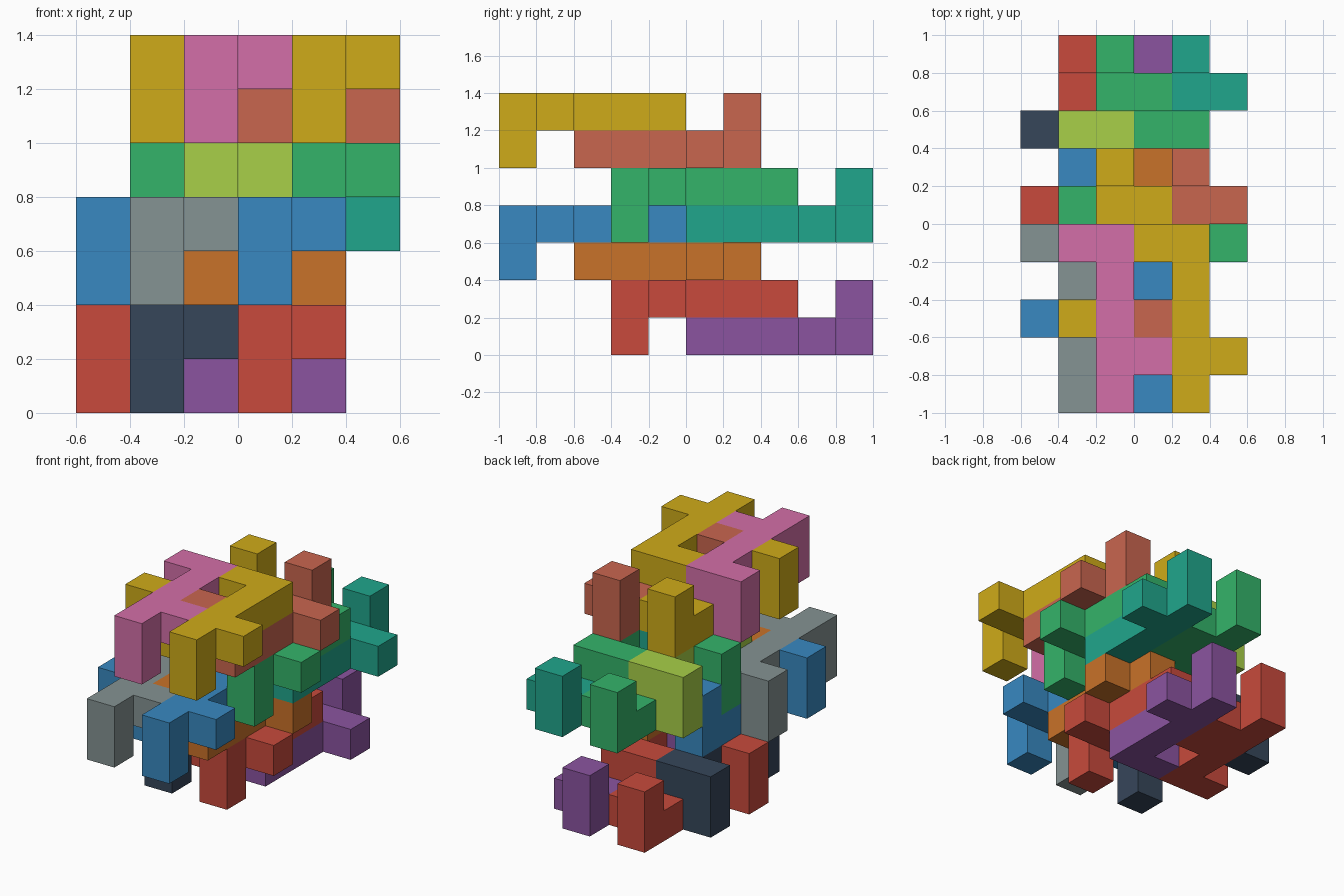
import bpy, bmesh, math
from mathutils import Vector

if "Cube" in bpy.data.objects:
    bpy.data.objects.remove(bpy.data.objects["Cube"])

CELL = 0.2

# One interlocking block shape: bar, end leg, side stub, hooked arm at far end
BLOCK = [(0, n, 0) for n in range(5)] + [(0, 0, -1), (1, 1, 0), (-1, 4, 0), (-1, 4, -1)]


def block_mesh():
    bm = bmesh.new()
    filled = set(BLOCK)
    for cell in BLOCK:
        for axis in range(3):
            for sign in (-1, 1):
                step = [0, 0, 0]
                step[axis] = sign
                if tuple(c + s for c, s in zip(cell, step)) in filled:
                    continue
                corners = []
                for a, b in ((-1, -1), (1, -1), (1, 1), (-1, 1)):
                    off = [0, 0, 0]
                    off[axis], off[axis - 2], off[axis - 1] = sign, a, b
                    corners.append(bm.verts.new((Vector(cell) + Vector(off) / 2) * CELL))
                bm.faces.new(corners)
    bmesh.ops.remove_doubles(bm, verts=bm.verts, dist=1e-4)
    bmesh.ops.recalc_face_normals(bm, faces=bm.faces)
    # Merge the cell squares into clean flat sides
    bmesh.ops.dissolve_limit(bm, angle_limit=0.01, verts=bm.verts, edges=bm.edges)
    mesh = bpy.data.meshes.new("block")
    bm.to_mesh(mesh)
    bm.free()
    return mesh


def linear(c):
    c /= 255
    return c / 12.92 if c <= 0.04045 else ((c + 0.055) / 1.055) ** 2.4


COLOURS = {
    "yellow": (207, 171, 25), "pink": (212, 111, 168), "rust": (201, 102, 79),
    "green": (52, 180, 106), "lime": (168, 208, 72), "teal": (32, 166, 140),
    "blue": (56, 137, 193), "grey": (133, 147, 147), "orange": (201, 114, 41),
    "red": (200, 74, 60), "navy": (54, 70, 90), "purple": (139, 84, 160),
}
MATERIALS = {}
for name, rgb in COLOURS.items():
    MATERIALS[name] = bpy.data.materials.new(name)
    MATERIALS[name].diffuse_color = (*[linear(c) for c in rgb], 1)

BASE = block_mesh()


def place(name, colour, i, j, k, flipped):
    mesh = BASE.copy()
    mesh.materials.append(MATERIALS[colour])
    obj = bpy.data.objects.new(name, mesh)
    obj.location = (-0.6 + CELL * (i + 0.5), -1 + CELL * (j + 0.5), CELL * (k + 0.5))
    obj.rotation_euler = (math.pi if flipped else 0, 0, 0)
    bpy.context.collection.objects.link(obj)


# Each tier: two upright blocks over two flipped ones (right, left each)
TIERS = [
    ("bottom", 3, 3, 1, ("red", "navy", "purple", "red")),
    ("lower_middle", 3, 0, 3, ("blue", "grey", "orange", "blue")),
    ("upper_middle", 4, 3, 4, ("green", "lime", "teal", "green")),
    ("top", 4, 0, 6, ("yellow", "pink", "rust", "yellow")),
]
for tier, i, j, k, cols in TIERS:
    for n, side in enumerate(("right", "left")):
        place(f"{tier}_upright_block_{side}", cols[n], i - 2 * n, j, k, False)
        place(f"{tier}_flipped_block_{side}", cols[n + 2], i - 2 * n, j + 6, k - 1, True)

bpy.data.meshes.remove(BASE)

for m in bpy.data.materials:
    if m.users and not m.is_grease_pencil:
        m.use_nodes = True
        m.node_tree.nodes["Principled BSDF"].inputs["Base Color"].default_value = m.diffuse_color
